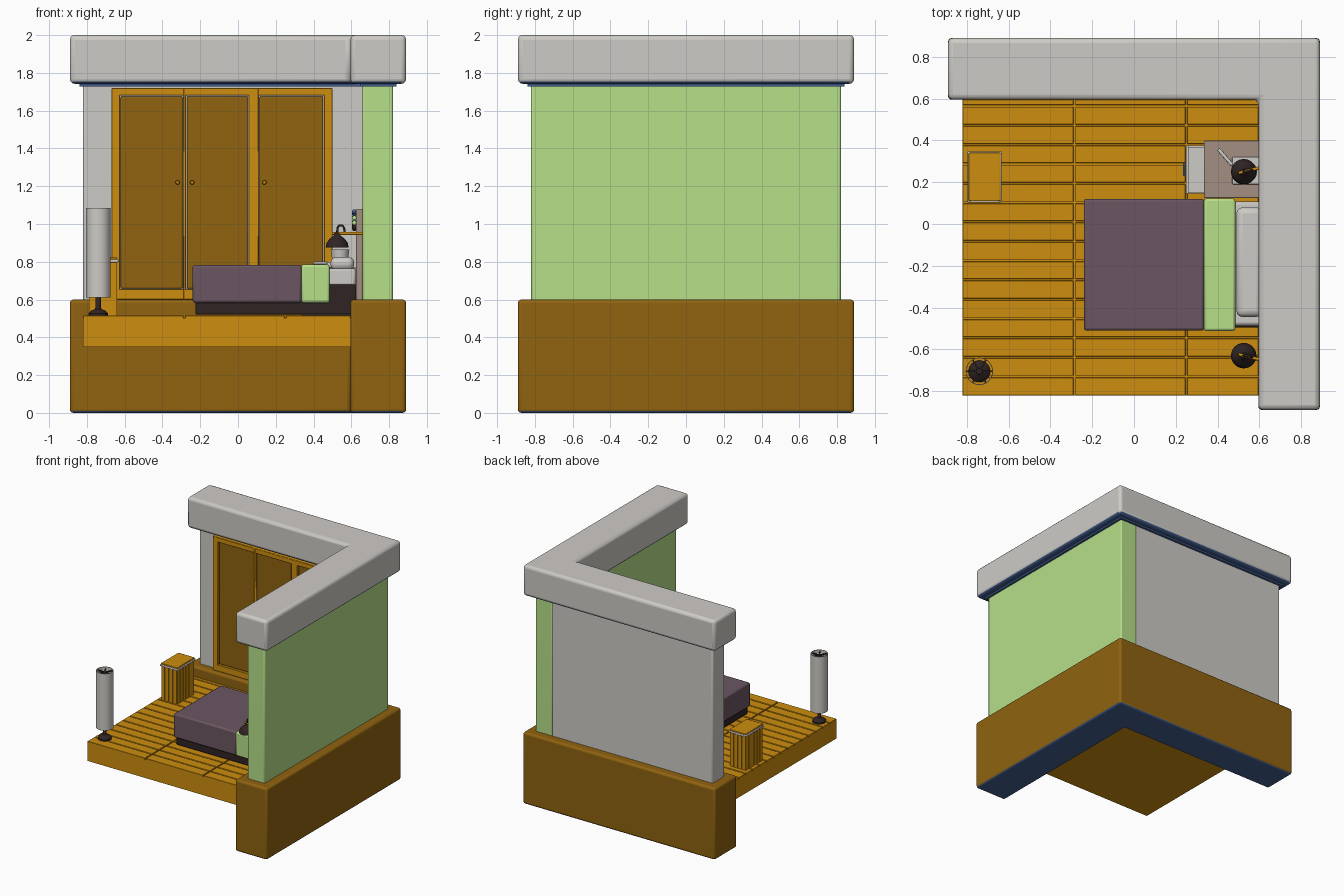
import bpy, bmesh, math
from mathutils import Vector, Matrix

if "Cube" in bpy.data.objects:
    bpy.data.objects.remove(bpy.data.objects["Cube"])


def mat(name, r, g, b):
    m = bpy.data.materials.new(name)
    m.diffuse_color = [*(((c / 255 + 0.055) / 1.055) ** 2.4 for c in (r, g, b)), 1]
    m.use_nodes = True
    m.node_tree.nodes["Principled BSDF"].inputs["Base Color"].default_value = m.diffuse_color
    return m


ORANGE = mat("orange_wood", 205, 141, 15)
BROWN = mat("brown_wood", 144, 99, 16)
GREY = mat("warm_grey", 206, 203, 198)
GREEN = mat("light_green", 183, 224, 137)
PURPLE = mat("plum_fabric", 107, 86, 97)
DARK = mat("dark_metal", 48, 36, 36)
TAUPE = mat("taupe", 164, 142, 130)
BLUE = mat("slate_blue", 66, 95, 145)


def finish(name, bm, mats, bevel=0, seg=2):
    me = bpy.data.meshes.new(name)
    bmesh.ops.recalc_face_normals(bm, faces=bm.faces)
    bm.to_mesh(me)
    bm.free()
    for m in mats:
        me.materials.append(m)
    me.shade_smooth()
    me.set_sharp_from_angle(angle=math.radians(40))
    ob = bpy.data.objects.new(name, me)
    bpy.context.collection.objects.link(ob)
    if bevel:
        b = ob.modifiers.new("soft_edges", "BEVEL")
        b.width, b.segments = bevel, seg
    return ob


def add_box(bm, x0, x1, y0, y1, z0, z1):
    c = Vector((x0 + x1, y0 + y1, z0 + z1)) / 2
    s = Matrix.Diagonal((x1 - x0, y1 - y0, z1 - z0, 1))
    bmesh.ops.create_cube(bm, size=1, matrix=Matrix.Translation(c) @ s)


def boxes(name, dims, m, bevel=0, seg=2):
    bm = bmesh.new()
    for d in dims:
        add_box(bm, *d)
    return finish(name, bm, [m], bevel, seg)


def prism(name, pts, z0, z1, mats, bevel=0):
    """Extruded outline; the underside takes the last material."""
    bm = bmesh.new()
    f = bm.faces.new([bm.verts.new((x, y, z0)) for x, y in pts])
    up = bmesh.ops.extrude_face_region(bm, geom=[f], use_keep_orig=True)["geom"]
    bmesh.ops.translate(bm, vec=(0, 0, z1 - z0), verts=[v for v in up if isinstance(v, bmesh.types.BMVert)])
    for f in bm.faces:
        if all(v.co.z < z0 + 1e-4 for v in f.verts):
            f.material_index = len(mats) - 1
    return finish(name, bm, mats, bevel, 3)


def ell(o, i):
    return [(-o, i), (i, i), (i, -o), (o, -o), (o, o), (-o, o)]


def lathe(name, profile, loc, m, n=24):
    bm = bmesh.new()
    vs = [bm.verts.new((r, 0, z)) for r, z in profile]
    es = [bm.edges.new(p) for p in zip(vs, vs[1:])]
    bmesh.ops.spin(bm, geom=vs + es, cent=(0, 0, 0), axis=(0, 0, 1), angle=2 * math.pi, steps=n)
    bmesh.ops.remove_doubles(bm, verts=bm.verts, dist=1e-5)
    ob = finish(name, bm, [m])
    ob.location = loc
    return ob


def pipe(name, pts, r, m):
    cu = bpy.data.curves.new(name, "CURVE")
    cu.dimensions, cu.bevel_depth, cu.bevel_resolution = "3D", r, 2
    cu.use_fill_caps = True
    sp = cu.splines.new("POLY")
    sp.points.add(len(pts) - 1)
    for p, c in zip(sp.points, pts):
        p.co = (*c, 1)
    cu.materials.append(m)
    ob = bpy.data.objects.new(name, cu)
    bpy.context.collection.objects.link(ob)


# Shell: base, two walls and cap
prism("wall_base", ell(.89, .595), 0, .6, [BROWN, BLUE], .018)
prism("wall_cap", ell(.89, .595), 1.742, 2, [GREY, BLUE], .025)
prism("cap_trim", ell(.838, .645), 1.728, 1.75, [BLUE])
boxes("green_wall", [(.66, .82, -.82, .82, .58, 1.76)], GREEN, .01)
boxes("back_wall", [(-.82, .67, .66, .819, .58, 1.76)], GREY, .01)

# Floor slab and planks with grooves between them
boxes("floor_slab", [(-.82, .6, -.82, .6, .35, .503)], ORANGE)
ys = [-.82] + [.565 - .0925 * k for k in range(14, -1, -1)] + [.6]
xs = [-.82, -.285, .25, .6]
g = .004
boxes("floor_planks", [(a + g * (a > -.8), b - g, c + g * (c > -.8), d - g, .5, .515)
                       for a, b in zip(xs, xs[1:]) for c, d in zip(ys, ys[1:])], ORANGE, .002, 1)

# Wardrobe: frame of posts and rails, three doors, knobs
posts = [(-.67, -.625), (-.29, -.275), (.055, .11), (.455, .5)]
boxes("wardrobe_frame", [(a, b, .625, .67, .6, 1.72) for a, b in posts]
      + [(-.67, .5, .626, .67, .6, .655), (-.67, .5, .626, .67, 1.68, 1.72)], ORANGE, .003, 1)
boxes("wardrobe_doors", [(a[1] + .004, b[0] - .004, .635, .665, .659, 1.676)
                         for a, b in zip(posts, posts[1:])], BROWN, .006)
for x in (-.32, -.243, .14):
    k = lathe("door_knob", [(0, .03), (.008, .028), (.012, .02), (.005, .01), (.005, 0)], (x, .638, 1.22), ORANGE, 12)
    k.rotation_euler.x = math.pi / 2

# Bed
boxes("bed_frame", [(-.225, .625, -.495, .105, .52, .68)], DARK, .008)
boxes("mattress", [(-.2, .625, -.487, .107, .67, .765)], GREY, .015)
boxes("blanket", [(-.24, .336, -.51, .12, .583, .783)], PURPLE, .012)
boxes("blanket_fold", [(.335, .485, -.512, .122, .583, .785)], GREEN, .012)
boxes("pillow", [(.49, .615, -.445, .08, .755, .825)], GREY, .03, 3)
boxes("headboard", [(.625, .662, -.51, .12, .59, 1.08)], TAUPE, .008)
for i in range(14):
    z = 1.02 + .045 * math.cos(i * 1.9)
    bm = bmesh.new()
    bmesh.ops.create_uvsphere(bm, u_segments=10, v_segments=6, radius=.013)
    finish("headboard_bead", bm, [(BLUE, GREEN, DARK)[i % 3]]).location = (.616, -.47 + i * .0423, z)

# Nightstand with an open drawer
boxes("nightstand", [(.335, .655, .125, .4, .515, .77)], TAUPE, .004)
boxes("drawer", [(.25, .26, .145, .375, .61, .75), (.26, .34, .145, .153, .62, .74),
                 (.26, .34, .367, .375, .62, .74), (.26, .34, .153, .367, .62, .63)], GREY)
boxes("drawer_handle", [(.235, .243, .23, .29, .67, .685), (.24, .252, .23, .238, .67, .685),
                        (.24, .252, .282, .29, .67, .685)], BLUE)
pen = boxes("pen", [(-.05, .05, -.008, .008, 0, .016)], GREY, .004)
pen.location, pen.rotation_euler.z = (.437, .32, .785), -.85
boxes("book", [(.47, .6, .19, .32, .77, .8)], GREY, .004)
lathe("cup", [(0, .8), (.04, .8), (.05, .866), (.045, .866), (.037, .81), (0, .81)], (.54, .25, 0), GREY)

# Bedside lamps, mirrored about the bed centre line
for s in (-1, 1):
    y = -.19 + s * .44
    lathe("lamp_shade", [(.0, .955), (.014, .953), (.018, .938), (.04, .922), (.056, .9), (.061, .876),
                         (.056, .876), (.05, .9), (.035, .915), (0, .925)], (.525, y, 0), DARK)
    pipe("lamp_hook", [(.525, y, .95), (.527, y, .98), (.535, y, .992), (.552, y + s * .004, .992),
                       (.562, y + s * .006, .98), (.564, y + s * .007, .955)], .006, DARK)
    pipe("lamp_arm", [(.5, y - s * .006, .95), (.67, y + s * .035, .95)], .008, ORANGE)

# Slatted hamper with grey rim and wooden lid
boxes("hamper_body", [(-.783, -.647, .118, .332, .515, .8)], ORANGE)
slats = [(-.787 + i * .036, -.757 + i * .036, y, y + .01, .515, .8) for i in range(4) for y in (.111, .329)]
slats += [(x, x + .01, .117 + i * .037, .148 + i * .037, .515, .8) for i in range(6) for x in (-.79, -.65)]
boxes("hamper_slats", slats, ORANGE)
boxes("hamper_rim", [(-.797, -.633, .103, .347, .797, .812)], GREY, .005)
boxes("hamper_lid", [(-.791, -.639, .109, .341, .805, .822)], ORANGE, .004)

# Floor lamp with an open tube shade
at = (-.74, -.705, 0)
lathe("floor_lamp_stand", [(0, .515), (.052, .515), (.052, .527), (.04, .54), (.017, .55), (.014, .56),
                           (.014, 1.07), (0, 1.07)], at, DARK)
lathe("floor_lamp_shade", [(.066, .61), (.066, 1.086), (.062, 1.086), (.062, .61), (.066, .61)], at, GREY)
for k in range(3):
    s = boxes("shade_spokes", [(-.062, .062, -.004, .004, 1.066, 1.074)], DARK)
    s.location, s.rotation_euler.z = at, k * math.pi / 3
